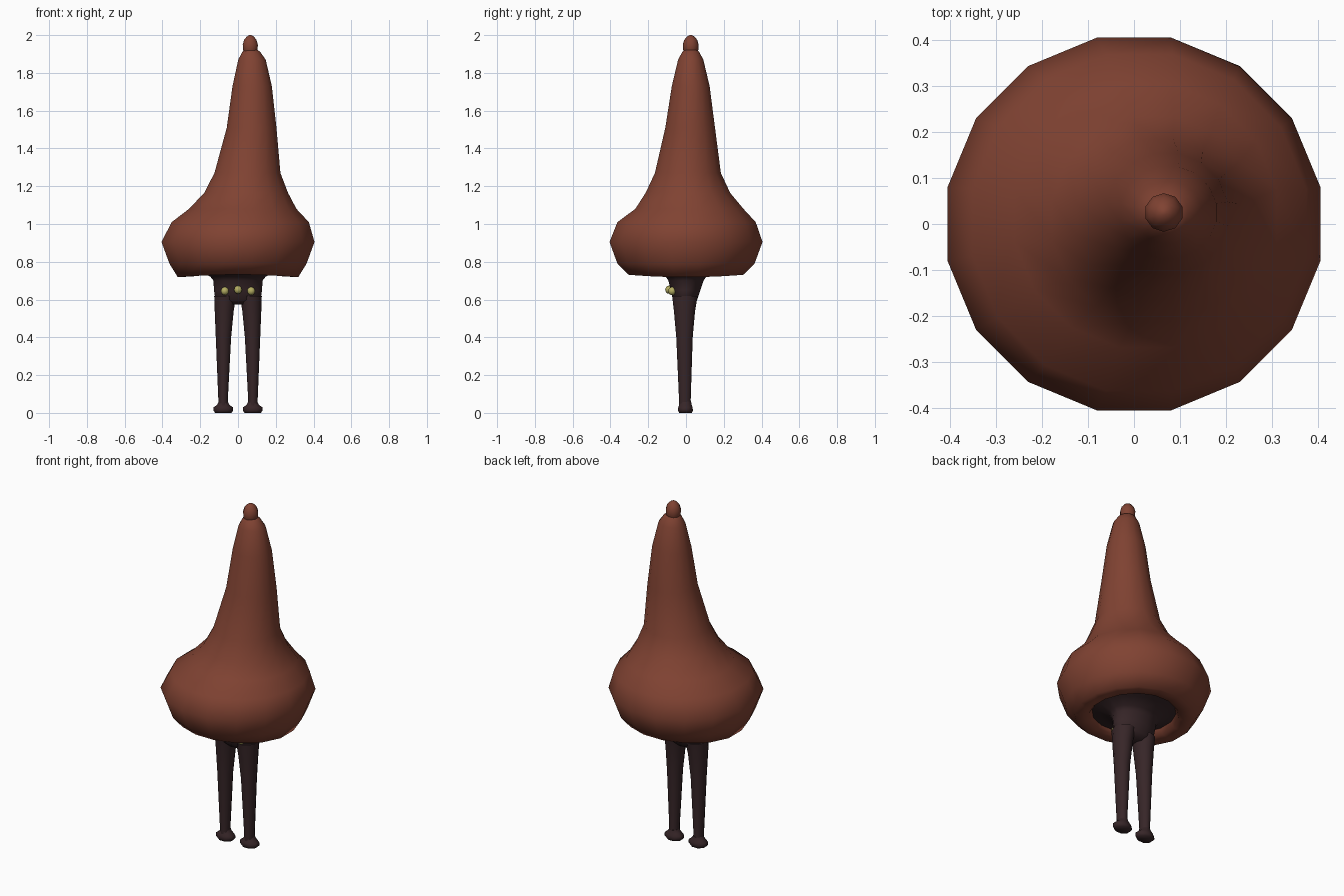
import bpy, bmesh, math


def material(name, rgb):
    m = bpy.data.materials.new(name)
    m.diffuse_color = (*rgb, 1)
    return m


BROWN = material("russet_brown", (0.215, 0.055, 0.032))
DARK = material("dark_plum", (0.038, 0.019, 0.021))
GOLD = material("pale_gold", (0.45, 0.41, 0.12))


def loft(name, rings, sides, mat, caps=(True, True), front_lift=0.0, angle=60):
    """Skin rings given as (centre x, centre y, z, radius x, radius y)."""
    bm = bmesh.new()
    loops = []
    for cx, cy, z, rx, ry in rings:
        loop = []
        for i in range(sides):
            a = 2 * math.pi * (i + 0.5) / sides
            lift = front_lift * math.sin(a) ** 2 if z < 0.75 else 0
            loop.append(bm.verts.new((cx + rx * math.cos(a), cy + ry * math.sin(a), z + lift)))
        loops.append(loop)
    for lo, hi in zip(loops, loops[1:]):
        for i in range(sides):
            j = (i + 1) % sides
            bm.faces.new((lo[i], lo[j], hi[j], hi[i]))
    if caps[0]:
        bm.faces.new(loops[0][::-1])
    if caps[1]:
        bm.faces.new(loops[-1])
    me = bpy.data.meshes.new(name)
    bm.to_mesh(me)
    bm.free()
    me.materials.append(mat)
    ob = bpy.data.objects.new(name, me)
    bpy.context.collection.objects.link(ob)
    bpy.ops.object.select_all(action='DESELECT')
    ob.select_set(True)
    bpy.context.view_layer.objects.active = ob
    bpy.ops.object.shade_smooth_by_angle(angle=math.radians(angle))
    return ob


# Bulbous hat leaning slightly to the right, open underneath
hat = [(0, 0, 0.755, 0.225, 0.225), (0, 0, 0.722, 0.245, 0.235),
       (0, 0, 0.718, 0.325, 0.31), (0, 0, 0.79, 0.37, 0.37),
       (0, 0, 0.905, 0.413, 0.413), (0.012, 0.003, 1.01, 0.37, 0.373),
       (0.025, 0.018, 1.08, 0.29, 0.292), (0.043, 0.01, 1.165, 0.226, 0.228),
       (0.05, 0.01, 1.27, 0.178, 0.178), (0.072, 0.022, 1.51, 0.134, 0.134),
       (0.075, 0.025, 1.73, 0.106, 0.102), (0.074, 0.025, 1.87, 0.074, 0.068),
       (0.07, 0.025, 1.912, 0.048, 0.045), (0.067, 0.025, 1.925, 0.03, 0.03)]
loft("hat", hat, 16, BROWN, (False, True), 0.014, 80)

# Round tip on top of the hat
tip = [(0.065, 0.025, z, r, r) for z, r in
       ((1.90, 0.032), (1.925, 0.041), (1.95, 0.042), (1.975, 0.034), (1.992, 0.02), (2.0, 0.006))]
loft("hat_tip", tip, 10, BROWN)

# Torso flaring out to close the hat opening
torso = [(0, -0.005, 0.575, 0.085, 0.04), (0, -0.005, 0.6, 0.122, 0.066),
         (0, -0.002, 0.65, 0.13, 0.08), (0, 0, 0.70, 0.132, 0.095),
         (0, 0, 0.722, 0.15, 0.11), (0, 0, 0.745, 0.20, 0.18), (0, 0, 0.757, 0.23, 0.23)]
loft("torso", torso, 16, DARK)

for side, label in ((-1, "left"), (1, "right")):
    # Tapered leg
    leg = [(side * x, y, z, rx, ry) for x, y, z, rx, ry in
           ((0.078, -0.005, 0.04, 0.026, 0.033), (0.079, -0.006, 0.07, 0.026, 0.032),
            (0.077, -0.008, 0.40, 0.042, 0.045), (0.073, -0.008, 0.54, 0.052, 0.058),
            (0.068, -0.006, 0.62, 0.06, 0.07))]
    loft(label + "_leg", leg, 12, DARK)
    # Wide squat foot
    foot = [(side * 0.078, -0.003, z, rx, ry) for z, rx, ry in
            ((0.0, 0.046, 0.036), (0.012, 0.057, 0.043), (0.03, 0.055, 0.041),
             (0.042, 0.036, 0.036), (0.06, 0.026, 0.032))]
    loft(label + "_foot", foot, 8, DARK)

# Row of three buttons on the front
for n, (x, y, z) in enumerate(((-0.07, -0.073, 0.645), (0, -0.088, 0.652), (0.07, -0.073, 0.645))):
    bpy.ops.mesh.primitive_uv_sphere_add(segments=10, ring_count=6, radius=0.022, location=(x, y, z))
    button = bpy.context.object
    button.name = f"button_{n + 1}"
    button.data.materials.append(GOLD)
    bpy.ops.object.shade_smooth()
